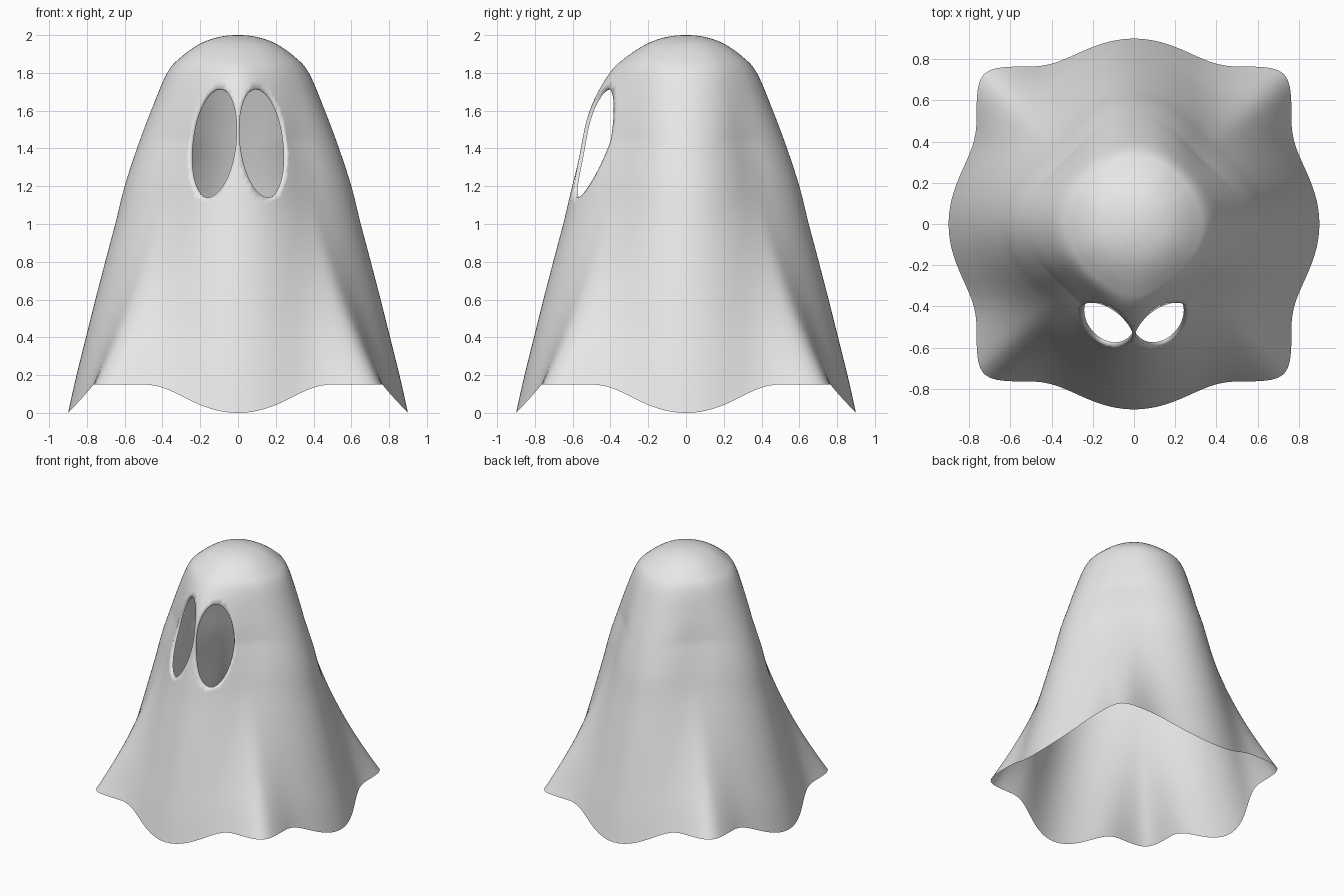
import bpy, bmesh, math
from mathutils import Vector

cube = bpy.data.objects.get("Cube")
if cube:
    bpy.data.objects.remove(cube)

SEGMENTS, STEPS = 192, 7

# Outline of a fold ridge from hem to crown: (radius, height)
RIDGE = [(.9, 0), (.855, .2), (.805, .4), (.755, .6), (.703, .8), (.65, 1), (.6, 1.2),
         (.535, 1.4), (.46, 1.6), (.375, 1.8), (.3, 1.885), (.2, 1.955), (.1, 1.99), (0, 2)]


def smooth_path(points, steps):
    """Catmull-Rom samples through the points."""
    p = [Vector(q) for q in points]
    p = [2 * p[0] - p[1]] + p + [Vector((-points[-2][0], points[-2][1]))]
    out = []
    for a, b, c, d in zip(p, p[1:], p[2:], p[3:]):
        for i in range(steps):
            t = i / steps
            out.append(.5 * (2 * b + (c - a) * t + (2 * a - 5 * b + 4 * c - d) * t ** 2
                             + (3 * b - a - 3 * c + d) * t ** 3))
    return out


def hem(angle):
    """Radius and height of the wavy hem: a rounded square with a hanging lobe per side."""
    c, s = abs(math.cos(angle)), abs(math.sin(angle))
    square = .765 / (c ** 14 + s ** 14) ** (1 / 14)
    u = min(c, s) * square
    lobe = .5 + .5 * math.cos(math.pi * min(u / .5, 1))
    return square + .135 * lobe, .15 * (1 - lobe)


def drape(angle, radius, height):
    """A point of the cloth, pinched between ridges and flared at the hem corners."""
    hem_r, hem_z = hem(angle)
    between = .5 - .5 * math.cos(4 * angle)
    pinch = .15 * min(1, (2 - height) / .6)
    flare = max(0, 1 - height / 1.35) ** 2.2
    r = radius * (1 - pinch * between) + flare * (hem_r - .9 * (1 - .15 * between))
    # brow ridge down the front
    front = max(0, -math.sin(angle)) ** 24
    r += .05 * front * math.exp(-((height - 1.62) / .24) ** 2) * min(1, radius / .3)
    return Vector((r * math.cos(angle), r * math.sin(angle), height + hem_z * (1 - height / 2)))


EYE_X, EYE_Z, EYE_W, EYE_H = .131, 1.43, .121, .29


def eye_coords(p):
    """Position in the slanted eye oval, where 1 is its rim."""
    dz = p.z - EYE_Z
    return Vector(((abs(p.x) - EYE_X + .1 * dz) / EYE_W, dz / EYE_H))


# Cloth surface
bm = bmesh.new()
rings = [[bm.verts.new(drape(math.tau * i / SEGMENTS, r, z)) for i in range(SEGMENTS)]
         for r, z in smooth_path(RIDGE, STEPS)]
crown = bm.verts.new((0, 0, 2))
for low, high in zip(rings, rings[1:]):
    for i in range(SEGMENTS):
        j = (i + 1) % SEGMENTS
        bm.faces.new((low[i], low[j], high[j], high[i]))
for i in range(SEGMENTS):
    bm.faces.new((rings[-1][i], rings[-1][(i + 1) % SEGMENTS], crown))
bm.normal_update()

# Eye holes, with the bridge strip kept between them
holes = []
for f in bm.faces:
    m = f.calc_center_median()
    if m.y < 0 and abs(m.x) > .012 and eye_coords(m).length < 1:
        holes.append(f)
bmesh.ops.delete(bm, geom=holes, context='FACES')
rim = [e for e in bm.edges if e.is_boundary and min(v.co.z for v in e.verts) > .8]
rim_verts = {v for e in rim for v in e.verts}
normals = {v: v.normal.copy() for v in rim_verts}
for v in rim_verts:
    n = normals[v]
    e = eye_coords(v.co).normalized()
    z = EYE_Z + EYE_H * e.y
    x = math.copysign(EYE_X + EYE_W * e.x - .1 * (z - EYE_Z), v.co.x)
    dx, dz = x - v.co.x, z - v.co.z
    v.co += Vector((dx, -(n.x * dx + n.z * dz) / n.y, dz))

# Rolled-in lip of the eye holes
pairs = {v: bm.verts.new(v.co - .02 * normals[v]) for v in rim_verts}
for e in rim:
    loop = e.link_loops[0]
    a, b = loop.vert, loop.link_loop_next.vert
    bm.faces.new((b, a, pairs[a], pairs[b]))
for f in bm.faces:
    f.smooth = True

mesh = bpy.data.meshes.new("sheet")
bm.to_mesh(mesh)
bm.free()
sheet = bpy.data.objects.new("sheet", mesh)
bpy.context.collection.objects.link(sheet)

# Cloth colour
mat = bpy.data.materials.new("pale_grey_cloth")
mat.use_nodes = True
colour = (.8, .8, .8, 1)
mat.diffuse_color = colour
mat.node_tree.nodes["Principled BSDF"].inputs["Base Color"].default_value = colour
mesh.materials.append(mat)
